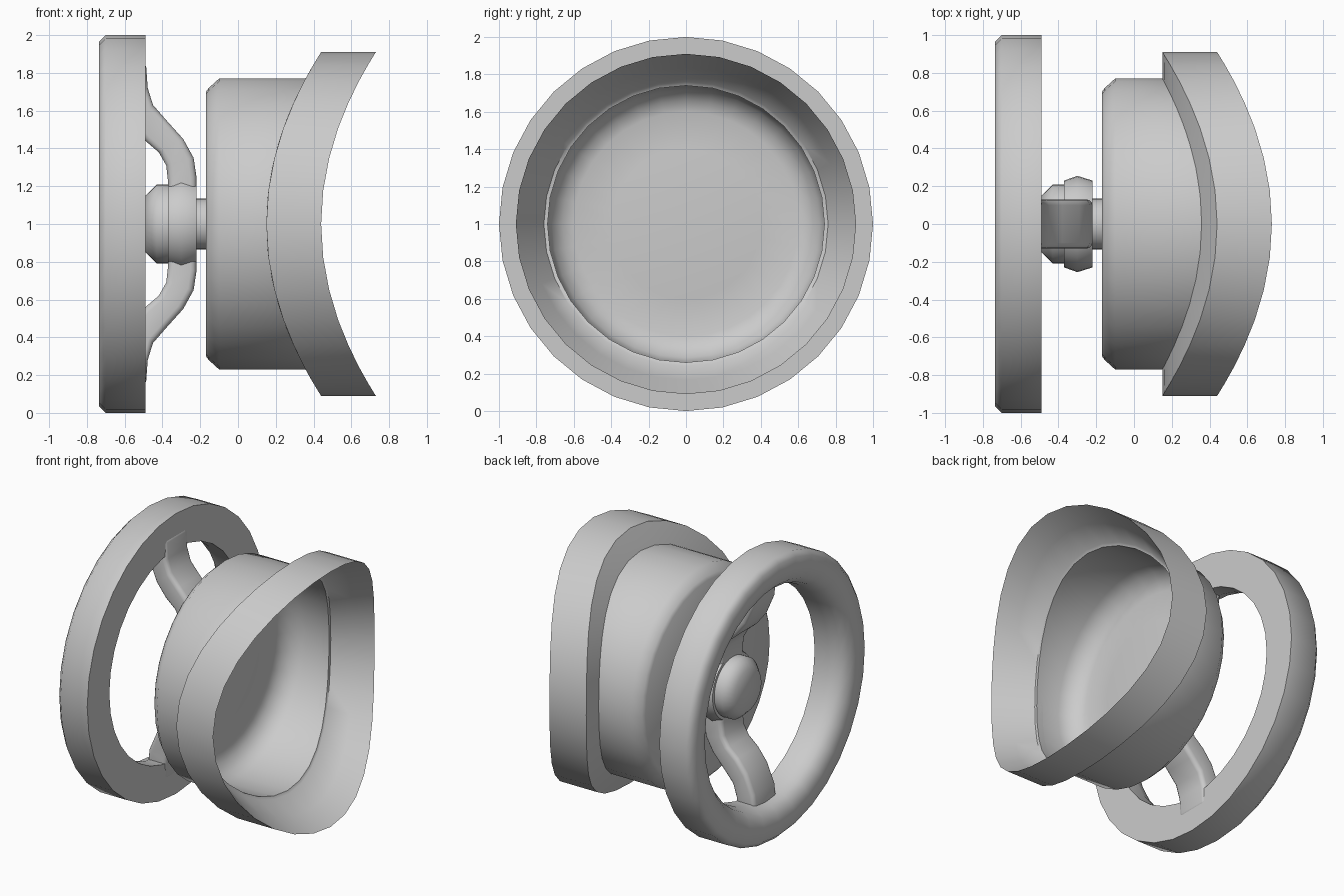
import bpy, bmesh, math

cube = bpy.data.objects.get("Cube")
if cube:
    bpy.data.objects.remove(cube, do_unlink=True)

SIDES = 32
AXIS_Z = 1.0
LIP_R = 0.91
SADDLE = 0.29

grey = bpy.data.materials.new("light_grey")
grey.use_nodes = True
grey.diffuse_color = (0.6, 0.6, 0.6, 1)
grey.node_tree.nodes["Principled BSDF"].inputs["Base Color"].default_value = (0.6, 0.6, 0.6, 1)


def finish(name, bm, bevel=0):
    bmesh.ops.recalc_face_normals(bm, faces=bm.faces)
    mesh = bpy.data.meshes.new(name)
    bm.to_mesh(mesh)
    bm.free()
    mesh.materials.append(grey)
    obj = bpy.data.objects.new(name, mesh)
    bpy.context.collection.objects.link(obj)
    bpy.ops.object.select_all(action='DESELECT')
    obj.select_set(True)
    bpy.context.view_layer.objects.active = obj
    if bevel:
        mod = obj.modifiers.new("rounded_edges", 'BEVEL')
        mod.width = bevel
        mod.segments = 3
        mod.limit_method = 'ANGLE'
        mod.angle_limit = math.radians(50)
        bpy.ops.object.modifier_apply(modifier=mod.name)
    bpy.ops.object.shade_smooth_by_angle(angle=math.radians(50))
    return obj


def lathe(name, profile, closed=False):
    """Revolve (x, radius, bend) points about x; bend curves the ring as a saddle."""
    bm = bmesh.new()
    rings = []
    for x, r, bend in profile:
        if r == 0:
            rings.append([bm.verts.new((x, 0, AXIS_Z))] * SIDES)
            continue
        ring = []
        for i in range(SIDES):
            a = 2 * math.pi * i / SIDES
            y, z = r * math.cos(a), r * math.sin(a)
            ring.append(bm.verts.new((x + bend * SADDLE * (z / LIP_R) ** 2, y, AXIS_Z + z)))
        rings.append(ring)
    pairs = list(zip(rings, rings[1:]))
    if closed:
        pairs.append((rings[-1], rings[0]))
    for a, b in pairs:
        for i in range(SIDES):
            j = (i + 1) % SIDES
            corners = list(dict.fromkeys((a[i], a[j], b[j], b[i])))
            if len(corners) > 2:
                bm.faces.new(corners)
    return finish(name, bm)


# Hand wheel rim, rounded towards the back
lathe("wheel_rim", [(-.49, .75, 0), (-.49, 1, 0), (-.70, 1, 0), (-.735, .965, 0),
                    (-.735, .87, 0), (-.715, .81, 0), (-.67, .77, 0), (-.60, .75, 0)], True)

# Hub, cap and stem on the axis
lathe("hub", [(-.37, 0, 0), (-.37, .23, 0), (-.30, .255, 0), (-.22, .23, 0), (-.22, 0, 0)])
lathe("hub_cap", [(-.49, 0, 0), (-.49, .15, 0), (-.43, .21, 0), (-.36, .21, 0), (-.36, 0, 0)])
lathe("stem", [(-.24, 0, 0), (-.24, .135, 0), (-.15, .135, 0), (-.15, 0, 0)])

# Cup with a chamfered back and a slightly domed floor
lathe("cup", [(-.17, 0, 0), (-.17, .70, 0), (-.155, .72, 0), (-.10, .77, 0), (.17, .77, 1),
              (.19, .74, 1), (.02, .74, 0), (-.05, .715, 0), (-.10, .66, 0),
              (-.12, .60, 0), (-.11, .40, 0), (-.08, 0, 0)])

# Flared lip, curved as a saddle
lathe("lip", [(.15, .74, 1), (.15, .82, 1), (.15, LIP_R, 1), (.44, LIP_R, 1),
              (.32, .835, 1), (.20, .76, 1), (.20, .74, 1)], True)

# Double spoke: a bent bar mirrored across the axis
front = [(-.22, .25), (-.235, .35), (-.29, .45), (-.38, .55), (-.45, .63), (-.478, .72), (-.488, .86)]
back = [(-.37, .22), (-.38, .31), (-.42, .38), (-.49, .44), (-.56, .53), (-.62, .67), (-.64, .85)]
front = [(x, -z) for x, z in reversed(front)] + front
back = [(x, -z) for x, z in reversed(back)] + back
bm = bmesh.new()
sections = []
for (fx, fz), (bx, bz) in zip(front, back):
    sections.append([bm.verts.new((x, y, AXIS_Z + z)) for x, y, z in
                     ((fx, -.13, fz), (fx, .13, fz), (bx, .13, bz), (bx, -.13, bz))])
for a, b in zip(sections, sections[1:]):
    for i in range(4):
        j = (i + 1) % 4
        bm.faces.new((a[i], a[j], b[j], b[i]))
bm.faces.new(sections[0])
bm.faces.new(sections[-1])
finish("spokes", bm, bevel=0.03)
